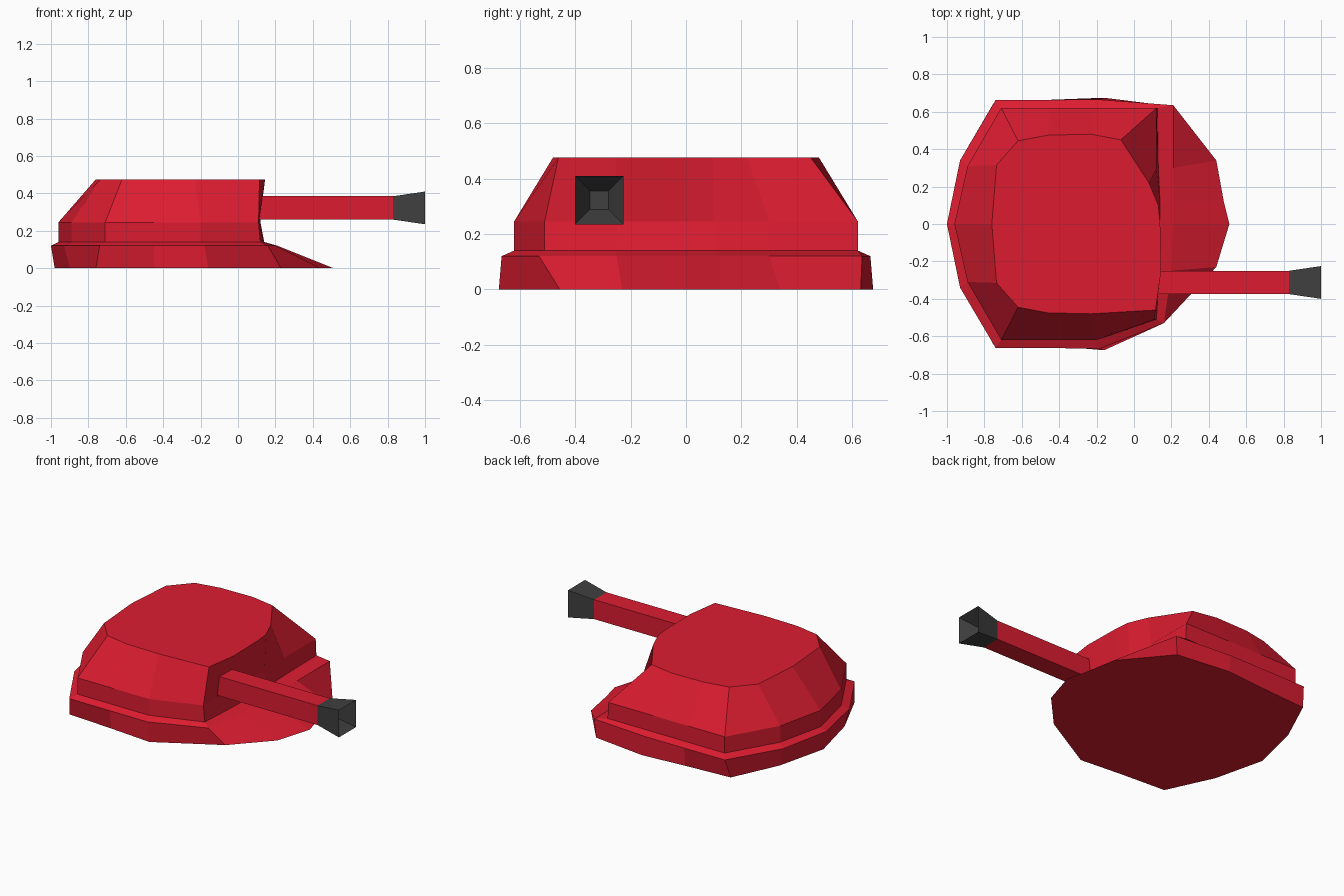
import bpy, bmesh

if "Cube" in bpy.data.objects:
    bpy.data.objects.remove(bpy.data.objects["Cube"])


def material(name, color):
    mat = bpy.data.materials.new(name)
    mat.diffuse_color = (*color, 1)
    mat.use_nodes = True
    mat.node_tree.nodes["Principled BSDF"].inputs["Base Color"].default_value = mat.diffuse_color
    return mat


RED = material("red_paint", (0.72, 0.012, 0.03))
DARK = material("dark_metal", (0.05, 0.05, 0.05))


def loft(name, rings, mat):
    """Skin a stack of equal-length rings and cap both ends."""
    bm = bmesh.new()
    loops = [[bm.verts.new(p) for p in ring] for ring in rings]
    n = len(loops[0])
    for a, b in zip(loops, loops[1:]):
        for i in range(n):
            j = (i + 1) % n
            bm.faces.new((a[i], a[j], b[j], b[i]))
    bm.faces.new(loops[0][::-1])
    bm.faces.new(loops[-1])
    bmesh.ops.recalc_face_normals(bm, faces=bm.faces[:])
    mesh = bpy.data.meshes.new(name)
    bm.to_mesh(mesh)
    bm.free()
    mesh.materials.append(mat)
    obj = bpy.data.objects.new(name, mesh)
    bpy.context.collection.objects.link(obj)
    return obj


def outline(z, rear, front):
    """Symmetric rear half (tail point first), then the uneven front points."""
    right = [(x, -y, z) for x, y in rear]
    left = [(x, y, z) for x, y in rear[:0:-1]]
    return right + [(x, y, z) for x, y in front] + left


# Lower skirt with sloping front deck
skirt_bottom = outline(
    0, [(-.98, 0), (-.90, .33), (-.76, .63), (-.45, .65), (-.16, .675)],
    [(.23, -.455), (.44, -.23), (.51, 0), (.48, .12), (.44, .34), (.20, .63)])
skirt_top = outline(
    .12, [(-1, 0), (-.93, .34), (-.74, .662), (-.45, .664), (-.18, .665)],
    [(.16, -.53), (.20, -.25), (.21, 0), (.21, .12), (.21, .30), (.21, .635)])

# Upper body: short vertical wall, then sloped sides up to the roof
wall_rear = [(-.96, 0), (-.89, .31), (-.71, .62), (-.45, .62), (-.20, .62)]
wall_bottom = outline(
    .14, wall_rear,
    [(.12, -.51), (.135, -.25), (.14, 0), (.14, .10), (.13, .30), (.125, .62)])
wall_top = outline(
    .245, wall_rear,
    [(.11, -.51), (.115, -.25), (.12, 0), (.12, .10), (.12, .30), (.12, .62)])
roof = outline(
    .475, [(-.76, 0), (-.735, .315), (-.62, .445), (-.46, .475), (-.23, .48)],
    [(.115, -.46), (.145, -.25), (.14, 0), (.13, .10), (.08, .22), (-.07, .45)])

loft("turret_body", [skirt_bottom, skirt_top, wall_bottom, wall_top, roof], RED)


# Square gun barrel and flared hollow muzzle
def square(x, r):
    cy, cz = -.3125, .322
    return [(x, cy + sy * r, cz + sz * r)
            for sy, sz in ((-1, -1), (1, -1), (1, 1), (-1, 1))]


loft("gun_barrel", [square(.10, .0625), square(.83, .0625)], RED)
loft("muzzle", [square(.83, .0625), square(1, .0875), square(.90, .033)], DARK)
